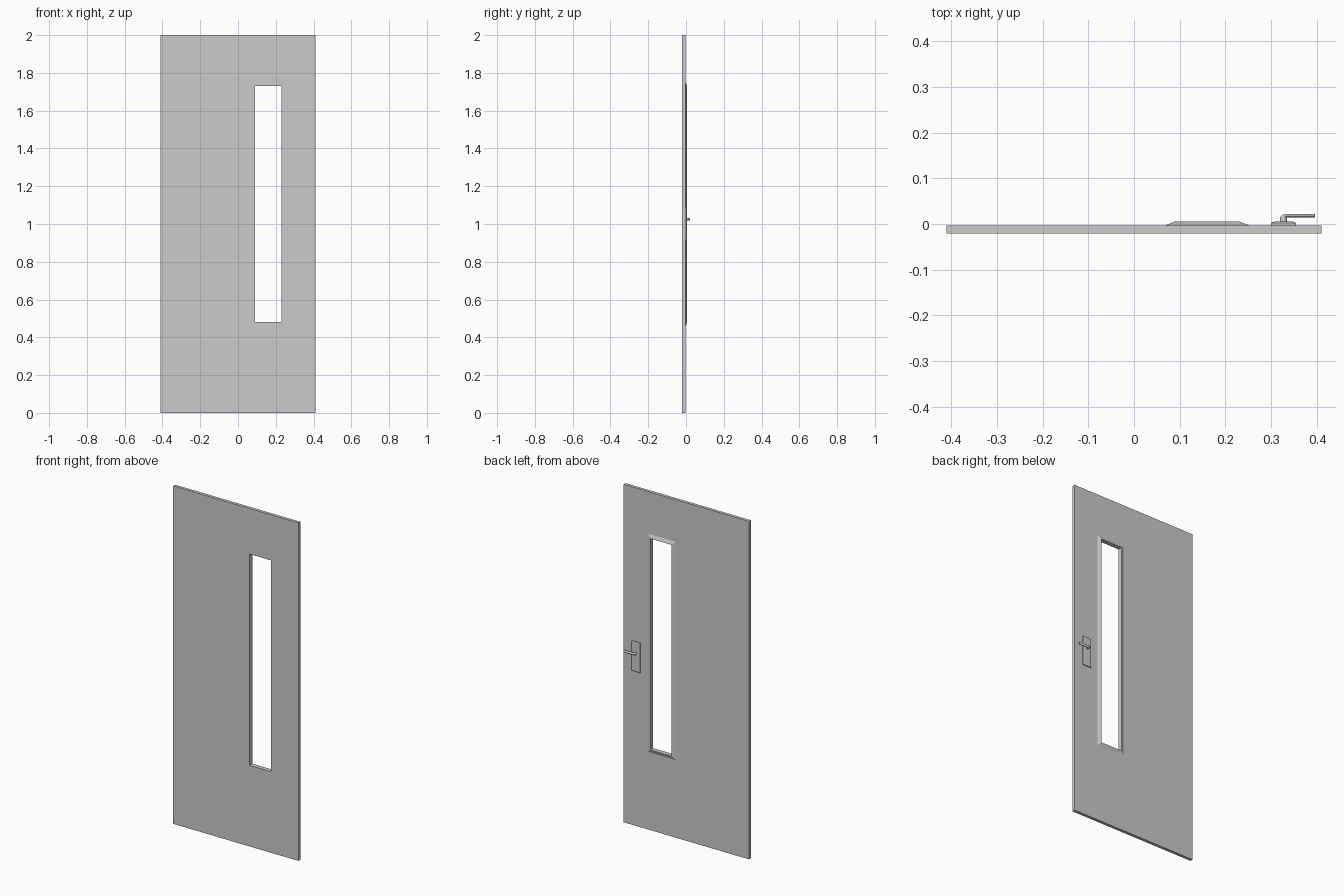
import bpy, bmesh, math

if "Cube" in bpy.data.objects:
    bpy.data.objects.remove(bpy.data.objects["Cube"])


def loft_rects(name, rings, loop=False):
    """Join rectangles (x0, x1, z0, z1, y); loop closes into a frame, else caps ends."""
    bm = bmesh.new()
    rows = [[bm.verts.new(p) for p in ((x0, y, z0), (x1, y, z0), (x1, y, z1), (x0, y, z1))]
            for x0, x1, z0, z1, y in rings]
    pairs = list(zip(rows, rows[1:] + rows[:1])) if loop else list(zip(rows, rows[1:]))
    for a, b in pairs:
        for i in range(4):
            j = (i + 1) % 4
            bm.faces.new((a[i], a[j], b[j], b[i]))
    if not loop:
        bm.faces.new(rows[0])
        bm.faces.new(rows[-1])
    bmesh.ops.recalc_face_normals(bm, faces=bm.faces)
    me = bpy.data.meshes.new(name)
    bm.to_mesh(me)
    bm.free()
    ob = bpy.data.objects.new(name, me)
    bpy.context.collection.objects.link(ob)
    return ob


def grow(rect, d, y):
    x0, x1, z0, z1 = rect
    return (x0 - d, x1 + d, z0 - d, z1 + d, y)


FRONT, BACK = -0.021, -0.003
panel = (-0.41, 0.41, 0, 2)
window = (0.09, 0.23, 0.48, 1.73)
plate = (0.30, 0.354, 0.915, 1.09)

# Door leaf with a tall window opening
loft_rects("door_panel", [(*panel, FRONT), (*panel, BACK), (*window, BACK), (*window, FRONT)], loop=True)

# Sloped moulding around the opening on the back
loft_rects("window_trim", [grow(window, 0.021, BACK), grow(window, 0.019, -0.002),
                           grow(window, 0.002, 0.005), grow(window, 0, 0.005),
                           grow(window, 0, BACK)], loop=True)

# Handle plate with softened edges
loft_rects("handle_plate", [grow(plate, 0, BACK), grow(plate, 0, 0.002),
                            grow(plate, -0.002, 0.004), grow(plate, -0.006, 0.005)])

# Lever: round bar bent through a right angle, flattened in depth
R, SQUASH, BEND = 0.0075, 0.55, 0.008
top = 0.022 / SQUASH - R
sx, zc = 0.327, 1.025
path = [(sx, 0.003 / SQUASH)]
for k in range(7):
    a = math.pi - k * math.pi / 12
    path.append((sx + BEND + BEND * math.cos(a), top - BEND + BEND * math.sin(a)))
path += [(0.394, top), (0.396, top)]
cu = bpy.data.curves.new("handle_lever", "CURVE")
cu.dimensions = "3D"
cu.bevel_depth = R
cu.bevel_resolution = 4
cu.use_fill_caps = True
sp = cu.splines.new("POLY")
sp.points.add(len(path) - 1)
for p, (x, y) in zip(sp.points, path):
    p.co = (x, y, zc, 1)
sp.points[-1].radius = 0.75
lever = bpy.data.objects.new("handle_lever", cu)
lever.scale.y = SQUASH
bpy.context.collection.objects.link(lever)
bpy.context.view_layer.objects.active = lever
lever.select_set(True)
bpy.ops.object.convert(target="MESH")
bpy.ops.object.transform_apply(location=False, rotation=False, scale=True)
bpy.ops.object.shade_smooth_by_angle(angle=math.radians(40))
